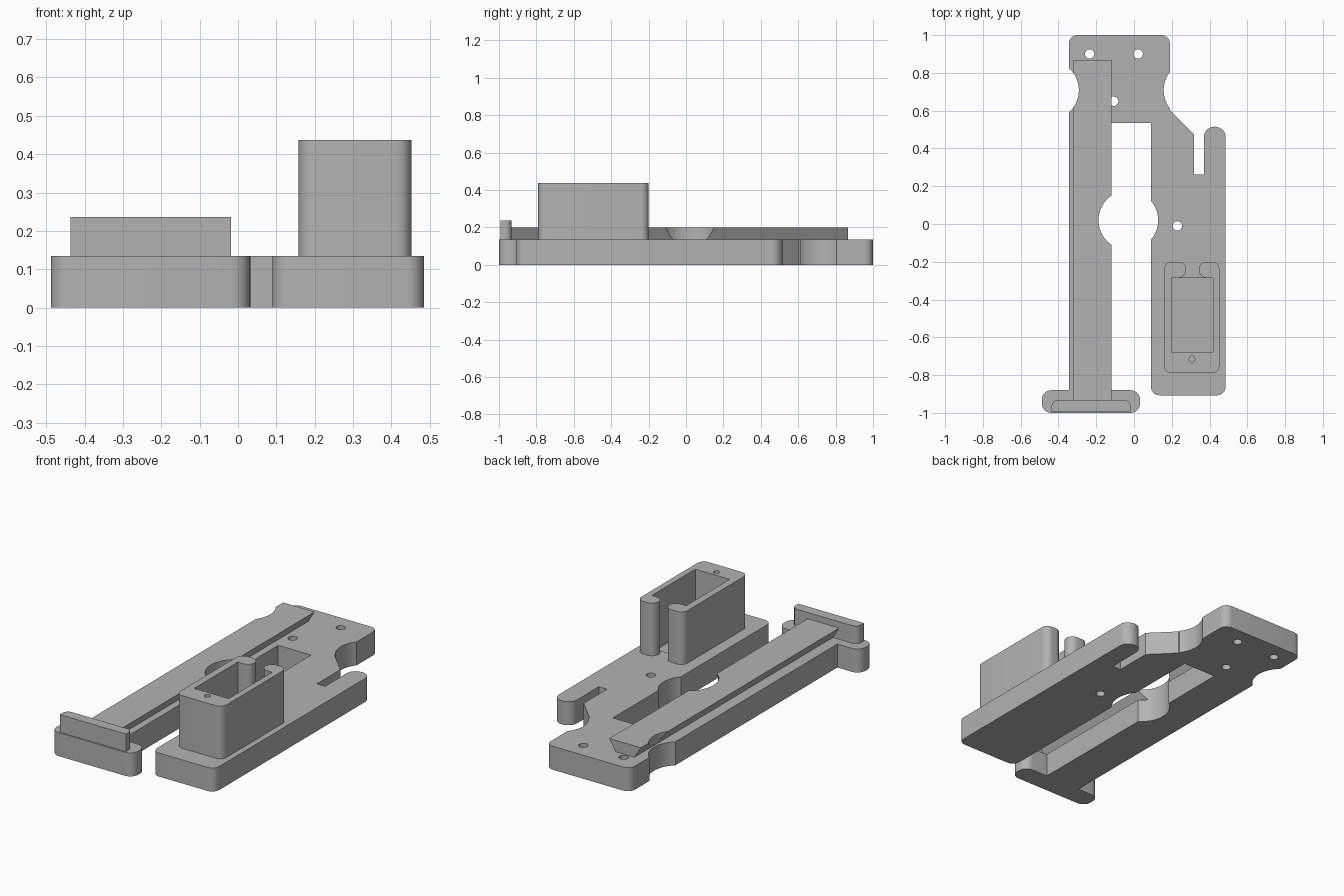
import bpy
import bmesh
from math import atan2, cos, radians, sin, tau
from mathutils import Vector

old = bpy.data.objects.get("Cube")
if old:
    bpy.data.objects.remove(old, do_unlink=True)

PLATE = 0.135      # plate thickness
RAIL_TOP = 0.2
BOX_TOP = 0.437

grey = bpy.data.materials.new("plain grey")
grey.use_nodes = True
grey.diffuse_color = (0.45, 0.45, 0.45, 1)
grey.node_tree.nodes["Principled BSDF"].inputs["Base Color"].default_value = grey.diffuse_color


def rounded(points, steps=8):
    """Outline from (x, y) or (x, y, fillet radius) corners."""
    out = []
    for i, p in enumerate(points):
        c = Vector(p[:2])
        if len(p) == 2:
            out.append(c)
            continue
        a = (Vector(points[i - 1][:2]) - c).normalized()
        b = (Vector(points[(i + 1) % len(points)][:2]) - c).normalized()
        half = a.angle(b) / 2
        centre = c + (a + b).normalized() * (p[2] / sin(half))
        reach = p[2] / sin(half) * cos(half)
        s, e = c + a * reach - centre, c + b * reach - centre
        start = atan2(s.y, s.x)
        sweep = (atan2(e.y, e.x) - start + tau / 2) % tau - tau / 2
        for k in range(steps + 1):
            t = start + sweep * k / steps
            out.append(centre + Vector((cos(t), sin(t))) * p[2])
    return out


def circle(x, y, r, n=48):
    return [Vector((x + r * cos(tau * k / n), y + r * sin(tau * k / n))) for k in range(n)]


def rect(x0, x1, y0, y1, *r):
    return rounded([(x0, y0, *r), (x1, y0, *r), (x1, y1, *r), (x0, y1, *r)])


def prism(name, outline, low, high, along_y=False):
    """Extrude an outline along z, or an x-z section along y."""
    bm = bmesh.new()
    place = (lambda p, h: (p.x, h, p.y)) if along_y else (lambda p, h: (p.x, p.y, h))
    face = bm.faces.new([bm.verts.new(place(p, low)) for p in outline])
    ext = bmesh.ops.extrude_face_region(bm, geom=[face])
    top = [v for v in ext["geom"] if isinstance(v, bmesh.types.BMVert)]
    shift = (0, high - low, 0) if along_y else (0, 0, high - low)
    bmesh.ops.translate(bm, verts=top, vec=shift)
    bmesh.ops.recalc_face_normals(bm, faces=bm.faces)
    mesh = bpy.data.meshes.new(name)
    bm.to_mesh(mesh)
    bm.free()
    mesh.materials.append(grey)
    obj = bpy.data.objects.new(name, mesh)
    bpy.context.scene.collection.objects.link(obj)
    return obj


def finish(obj, cutters=()):
    """Cut away the cutters, then smooth the curved walls."""
    for c in cutters:
        mod = obj.modifiers.new("cut", "BOOLEAN")
        mod.operation, mod.solver, mod.object = "DIFFERENCE", "EXACT", c
    bpy.context.view_layer.update()
    graph = bpy.context.evaluated_depsgraph_get()
    mesh = bpy.data.meshes.new_from_object(obj.evaluated_get(graph))
    obj.modifiers.clear()
    obj.data = mesh
    bpy.ops.object.select_all(action="DESELECT")
    obj.select_set(True)
    bpy.context.view_layer.objects.active = obj
    bpy.ops.object.shade_smooth_by_angle(angle=radians(30))


# Cutters: round clearances, screw holes and the socket pocket
clearances = [prism("clearance_cutter", circle(x, y, 0.158, 64), -0.1, 0.5)
              for x, y in ((-0.03, 0.02), (-0.45, 0.708), (0.315, 0.708))]
holes = [prism("hole_cutter", circle(x, y, 0.025, 24), -0.1, PLATE + 0.02)
         for x, y in ((-0.235, 0.9), (0.022, 0.9), (-0.108, 0.65), (0.23, -0.01))]
pocket = prism("pocket_cutter", rect(0.198, 0.417, -0.68, -0.285), 0.11, 0.6)
pilot = prism("pilot_cutter", circle(0.307, -0.715, 0.016, 20), 0.36, 0.6)

# Base plate: back pad, fork prong, right arm, slot, left arm and front foot
base_plate = prism("base_plate", rounded([
    (-0.345, 1, 0.045), (0.19, 1, 0.045), (0.19, 0.603), (0.317, 0.476),
    (0.317, 0.262), (0.37, 0.262), (0.37, 0.515, 0.056), (0.485, 0.515, 0.056),
    (0.485, -0.907, 0.045), (0.09, -0.907, 0.045), (0.09, 0.535), (-0.12, 0.535),
    (-0.12, -0.88), (0.032, -0.88, 0.05), (0.032, -1, 0.05),
    (-0.488, -1, 0.05), (-0.488, -0.88, 0.05), (-0.345, -0.88)]), 0, PLATE)
finish(base_plate, clearances + holes + [pocket])

# Dovetail rail, wider at the top
section = [(-0.28, PLATE), (-0.16, PLATE), (-0.12, RAIL_TOP), (-0.32, RAIL_TOP)]
rail = prism("dovetail_rail", rounded(section), -0.94, 0.867, along_y=True)
finish(rail, clearances[:2])

# End stop on the foot, rounded on its inner corners
end_stop = prism("end_stop", rounded([
    (-0.437, -0.992), (-0.018, -0.992), (-0.018, -0.932, 0.035), (-0.437, -0.932, 0.035)]),
    PLATE, 0.236)
finish(end_stop)

# Socket box with an open back gap between two rounded lips
socket_box = prism("socket_box", rounded([
    (0.158, -0.79, 0.04), (0.452, -0.79, 0.04), (0.452, -0.2, 0.04),
    (0.343, -0.2, 0.042), (0.343, -0.285, 0.042), (0.417, -0.285),
    (0.417, -0.68), (0.198, -0.68), (0.198, -0.285),
    (0.276, -0.285, 0.042), (0.276, -0.2, 0.042), (0.158, -0.2, 0.04)]), PLATE, BOX_TOP)
finish(socket_box, [pilot])

for c in clearances + holes + [pocket, pilot]:
    bpy.data.objects.remove(c, do_unlink=True)
